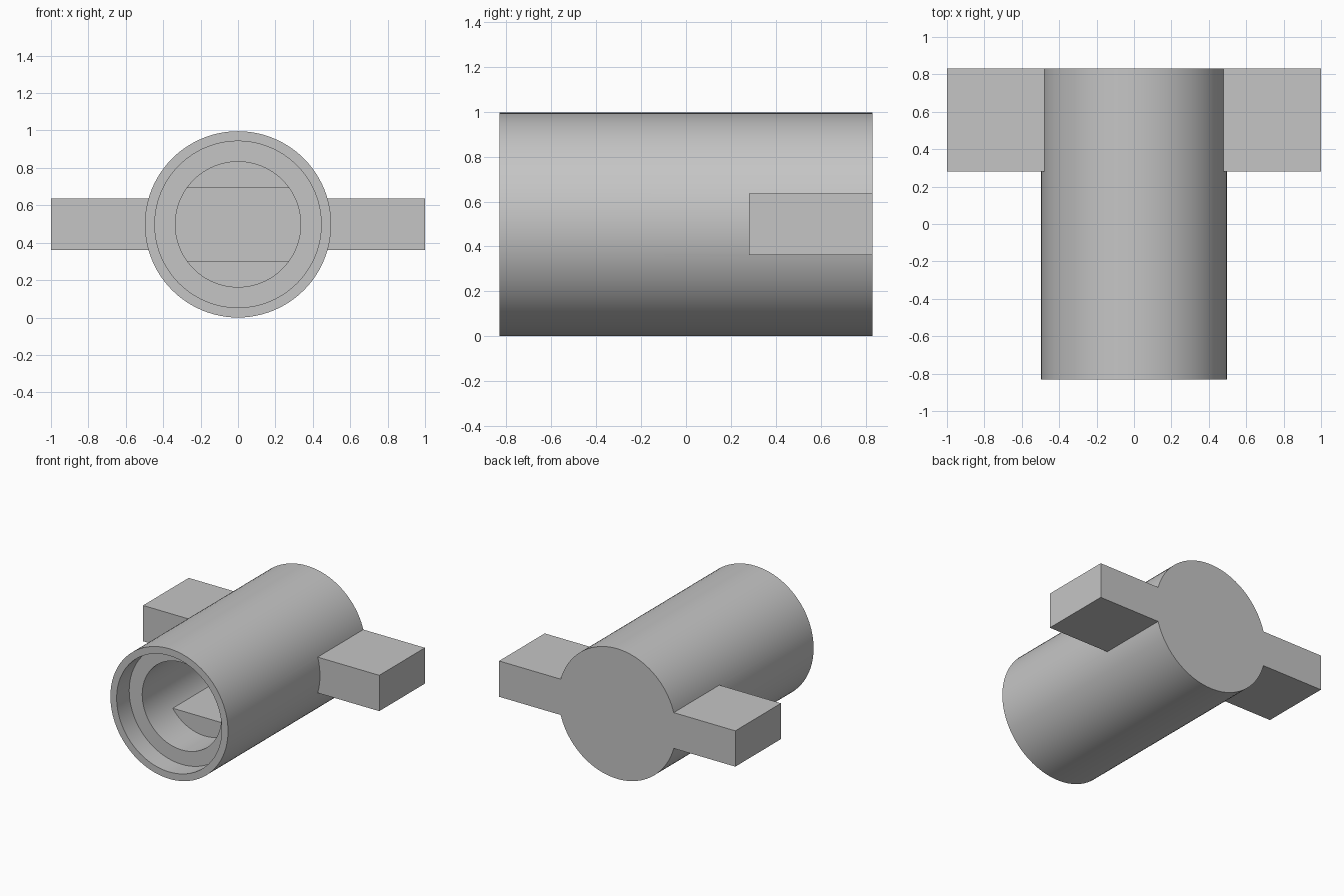
import bpy
import math
from mathutils import Matrix

cube = bpy.data.objects.get("Cube")
if cube:
    bpy.data.objects.remove(cube, do_unlink=True)

R = 0.498          # barrel radius, also the height of its axis
HALF = 0.832       # half the barrel length
BORE = 0.335
SLOT_END = 0.30    # depth reached by the keyed slot

grey = bpy.data.materials.new("plain grey")
grey.use_nodes = True
grey.diffuse_color = (0.56, 0.56, 0.56, 1)
grey.node_tree.nodes["Principled BSDF"].inputs["Base Color"].default_value = (0.56, 0.56, 0.56, 1)


def finish(name):
    ob = bpy.context.object
    ob.name = name
    ob.data.materials.append(grey)
    return ob


def tube(name, radius, y0, y1):
    """Solid cylinder along y on the barrel axis."""
    bpy.ops.mesh.primitive_cylinder_add(vertices=96, radius=radius, depth=y1 - y0)
    ob = finish(name)
    ob.data.transform(Matrix.Translation((0, (y0 + y1) / 2, R)) @ Matrix.Rotation(math.pi / 2, 4, "X"))
    return ob


def block(name, x0, x1, y0, y1, half_height):
    """Box centred on the barrel axis in height."""
    bpy.ops.mesh.primitive_cube_add(size=1)
    ob = finish(name)
    ob.data.transform(Matrix.Translation(((x0 + x1) / 2, (y0 + y1) / 2, R))
                      @ Matrix.Diagonal((x1 - x0, y1 - y0, 2 * half_height, 1)))
    return ob


def combine(target, other, operation):
    """Apply a boolean and drop the helper."""
    mod = target.modifiers.new(operation.lower(), "BOOLEAN")
    mod.operation, mod.solver, mod.object = operation, "EXACT", other
    bpy.context.view_layer.objects.active = target
    bpy.ops.object.modifier_apply(modifier=mod.name)
    bpy.data.objects.remove(other, do_unlink=True)


# Barrel with two side lugs at the closed end
body = tube("barrel_with_lugs", R, -HALF, HALF)
combine(body, block("left_lug", 0.42, 1, 0.28, HALF, 0.137), "UNION")
combine(body, block("right_lug", -1, -0.42, 0.28, HALF, 0.137), "UNION")

# Counterbore, round bore, then a flat-sided slot
combine(body, tube("counterbore", 0.445, -1, -0.68), "DIFFERENCE")
slot = tube("slot", BORE, -0.75, SLOT_END)
combine(slot, block("slot_limits", -0.6, 0.6, -0.9, 0.5, 0.195), "INTERSECT")
combine(body, slot, "DIFFERENCE")
combine(body, tube("bore", BORE, -0.75, -0.40), "DIFFERENCE")

# Smooth round walls, sharp rims
bpy.ops.object.select_all(action="DESELECT")
body.select_set(True)
bpy.context.view_layer.objects.active = body
bpy.ops.object.shade_smooth_by_angle(angle=math.radians(30))
